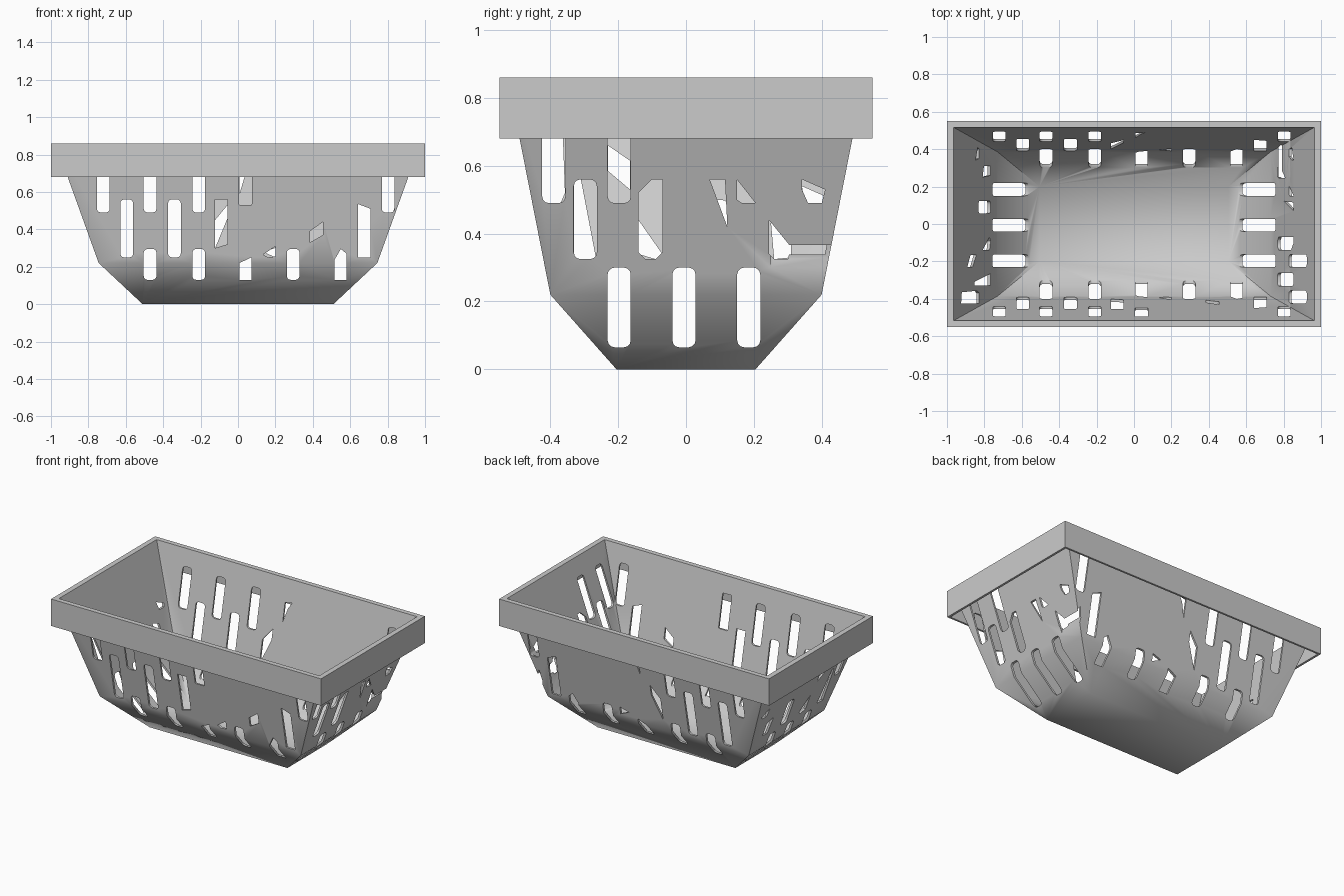
import bpy, bmesh, math

# ---- basket shell: closed stack of rectangular rings (half x, half y, z) ----
RINGS = [
    (0.51, 0.205, 0.0), (0.745, 0.40, 0.22), (0.972, 0.524, 0.85),   # outer wall
    (0.985, 0.537, 0.85), (0.985, 0.537, 0.68),                       # hollow under the rim
    (1.0, 0.55, 0.68), (1.0, 0.55, 0.86), (0.965, 0.517, 0.86),       # rim band
    (0.73, 0.386, 0.226), (0.505, 0.20, 0.014),                       # inner wall
]
bm = bmesh.new()
loops = [[bm.verts.new((sx * x, sy * y, z)) for sx, sy in ((-1, -1), (1, -1), (1, 1), (-1, 1))]
         for x, y, z in RINGS]
for a, b in zip(loops, loops[1:]):
    for i in range(4):
        j = (i + 1) % 4
        bm.faces.new((a[i], a[j], b[j], b[i]))
bm.faces.new(loops[0])
bm.faces.new(loops[-1])
bmesh.ops.recalc_face_normals(bm, faces=bm.faces)
me = bpy.data.meshes.new("basket")
bm.to_mesh(me)
bm.free()
basket = bpy.data.objects.new("basket", me)
bpy.context.collection.objects.link(basket)


def slot(c, z0, z1, w, r=0.02):
    """Rounded upright slot outline."""
    pts = []
    for cx, cz, a0 in ((c + w - r, z0 + r, -90), (c + w - r, z1 - r, 0),
                       (c - w + r, z1 - r, 90), (c - w + r, z0 + r, 180)):
        for k in range(4):
            a = math.radians(a0 + 30 * k)
            pts.append((cx + r * math.cos(a), cz + r * math.sin(a)))
    return pts


def cutter(name, near, far, axis):
    """Prisms through the negative-side wall (near) and positive-side wall (far)."""
    bm = bmesh.new()
    d0, d1 = (0.25, 0.53) if axis == 'y' else (0.5, 0.97)
    for sign, outlines in ((-1, near), (1, far)):
        for pts in outlines:
            def place(p, d):
                return (p[0], sign * d, p[1]) if axis == 'y' else (sign * d, p[0], p[1])
            a = [bm.verts.new(place(p, d0)) for p in pts]
            b = [bm.verts.new(place(p, d1)) for p in pts]
            bm.faces.new(a)
            bm.faces.new(b)
            for i in range(len(a)):
                j = (i + 1) % len(a)
                bm.faces.new((a[i], a[j], b[j], b[i]))
    bmesh.ops.recalc_face_normals(bm, faces=bm.faces)
    m = bpy.data.meshes.new(name)
    bm.to_mesh(m)
    bm.free()
    ob = bpy.data.objects.new(name, m)
    ob.hide_render = True
    bpy.context.collection.objects.link(ob)
    return ob


# ---- long wall slots: shared full ones, then the partial openings ----
W = 0.034
long_full = ([slot(x, 0.49, 0.75, W) for x in (-0.72, -0.47, -0.21, 0.803)]
             + [slot(x, 0.25, 0.56, W) for x in (-0.595, -0.34)]
             + [slot(x, 0.13, 0.295, W) for x in (-0.47, -0.21, 0.295)])
long_part = [
    [(0.008, 0.13), (0.072, 0.13), (0.072, 0.25), (0.008, 0.22)],
    [(0.515, 0.13), (0.58, 0.13), (0.58, 0.27), (0.55, 0.295), (0.515, 0.235)],
    [(0.642, 0.25), (0.708, 0.25), (0.708, 0.51), (0.642, 0.535)],
]
front = long_full + long_part + [
    slot(0.04, 0.53, 0.75, W, 0.006),
    [(-0.122, 0.30), (-0.056, 0.32), (-0.056, 0.56), (-0.122, 0.56)],
    [(0.135, 0.265), (0.16, 0.25), (0.2, 0.255), (0.2, 0.31)],
    [(0.385, 0.33), (0.455, 0.37), (0.455, 0.44), (0.385, 0.39)],
]
back = long_full + long_part + [
    [(0.008, 0.59), (0.035, 0.68), (0.06, 0.72), (0.008, 0.71)],
    [(-0.122, 0.30), (-0.056, 0.46), (-0.056, 0.53), (-0.122, 0.45)],
    [(0.135, 0.28), (0.2, 0.25), (0.2, 0.3)],
    [(0.78, 0.25), (0.8, 0.38), (0.785, 0.4), (0.77, 0.33)],
]

# ---- end wall slots ----
V = 0.034
end_full = [slot(y, 0.065, 0.30, V) for y in (-0.197, -0.006, 0.185)]
right = end_full + [
    slot(-0.39, 0.49, 0.75, V), slot(-0.197, 0.49, 0.75, V),
    slot(-0.297, 0.325, 0.56, V),
    [(-0.14, 0.345), (-0.12, 0.325), (-0.09, 0.325), (-0.07, 0.345), (-0.07, 0.56), (-0.1, 0.56), (-0.14, 0.52)],
    [(0.07, 0.56), (0.115, 0.56), (0.122, 0.42)],
    [(0.15, 0.56), (0.15, 0.5), (0.165, 0.49), (0.205, 0.49)],
    [(0.245, 0.44), (0.31, 0.36), (0.30, 0.325), (0.26, 0.325), (0.245, 0.34)],
    [(0.342, 0.56), (0.342, 0.53), (0.36, 0.49), (0.4, 0.49), (0.41, 0.53)],
]
left = end_full + [
    [(-0.425, 0.49), (-0.37, 0.49), (-0.357, 0.52), (-0.365, 0.74), (-0.425, 0.75)],
    [(-0.23, 0.66), (-0.165, 0.615), (-0.165, 0.53), (-0.23, 0.585)],
    [(-0.33, 0.56), (-0.33, 0.325), (-0.265, 0.325), (-0.31, 0.56)],
    [(-0.14, 0.44), (-0.07, 0.34), (-0.09, 0.325), (-0.14, 0.34)],
    slot(0.09, 0.325, 0.50, V),
    [(0.25, 0.44), (0.31, 0.42), (0.31, 0.33), (0.26, 0.325)],
    [(0.342, 0.54), (0.41, 0.51), (0.40, 0.49), (0.35, 0.49)],
]

# ---- cut the openings ----
for ob in (cutter("long_wall_cutter", front, back, 'y'),
           cutter("end_wall_cutter", left, right, 'x')):
    bpy.ops.object.select_all(action='DESELECT')
    basket.select_set(True)
    bpy.context.view_layer.objects.active = basket
    mod = basket.modifiers.new("slots", 'BOOLEAN')
    mod.operation = 'DIFFERENCE'
    mod.solver = 'EXACT'
    mod.object = ob
    bpy.ops.object.modifier_apply(modifier=mod.name)
    bpy.data.objects.remove(ob)

bpy.ops.object.shade_smooth_by_angle(angle=math.radians(50))
